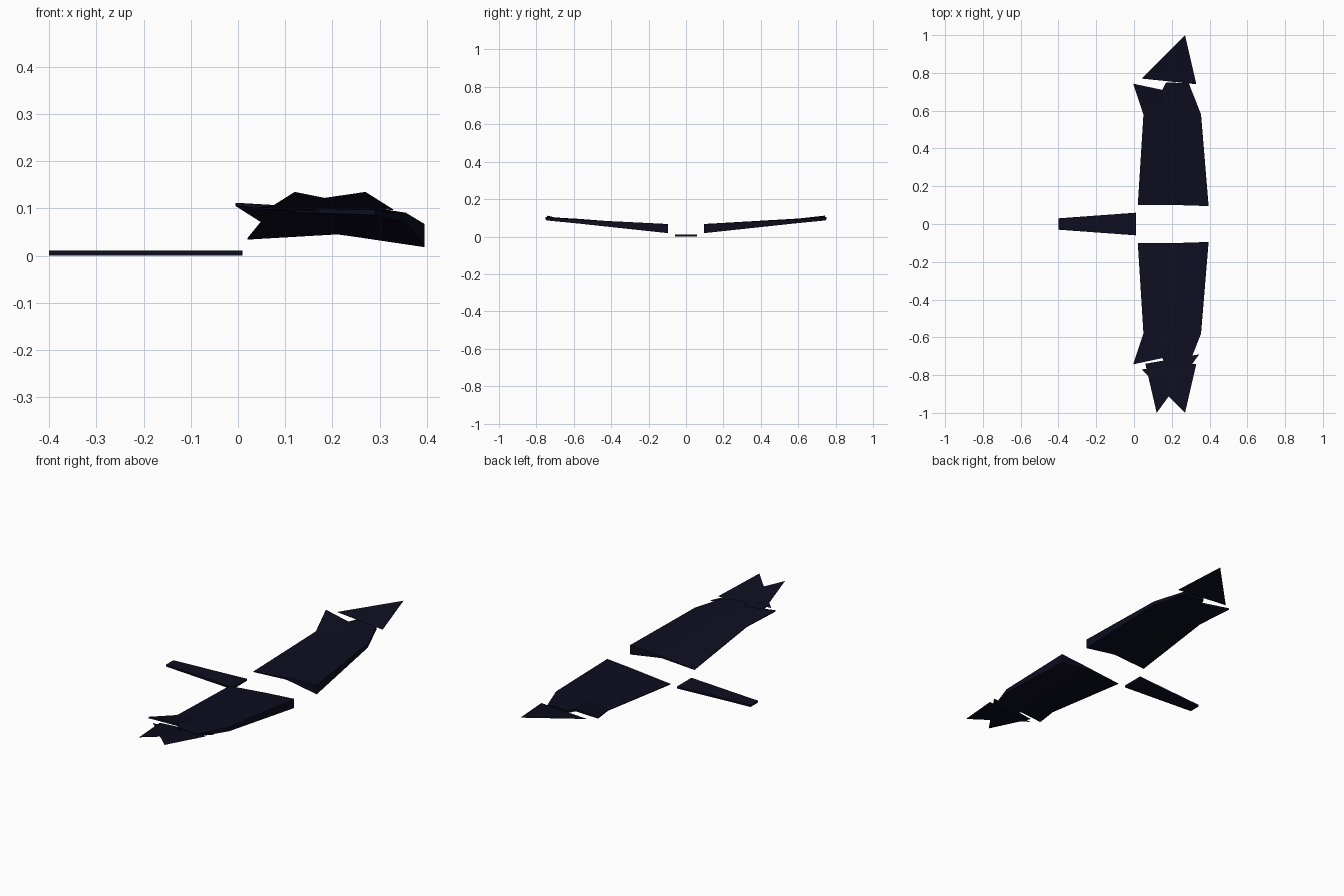
import bpy

cube = bpy.data.objects.get("Cube")
if cube:
    bpy.data.objects.remove(cube)

navy = bpy.data.materials.new("midnight_navy")
navy.use_nodes = True
color = (0.004, 0.004, 0.014, 1)
navy.diffuse_color = color
navy.node_tree.nodes["Principled BSDF"].inputs["Base Color"].default_value = color


def build(name, verts, faces):
    mesh = bpy.data.meshes.new(name)
    mesh.from_pydata(verts, [], faces)
    mesh.materials.append(navy)
    obj = bpy.data.objects.new(name, mesh)
    bpy.context.collection.objects.link(obj)
    return obj


def slab(name, sections, side=1):
    """Loft stations of (x, y, bottom, top) from one section to the next."""
    n = len(sections[0])
    verts, faces = [], []
    for row in sections:
        verts += [(x, y * side, top) for x, y, low, top in row]
        verts += [(x, y * side, low) for x, y, low, top in reversed(row)]
    ring = 2 * n
    for s in range(len(sections) - 1):
        for i in range(ring):
            j = (i + 1) % ring
            a, b = s * ring, (s + 1) * ring
            faces.append((a + i, a + j, b + j, b + i))
    # End caps as strips, so that notched ends stay clean
    for base, flip in ((0, True), ((len(sections) - 1) * ring, False)):
        for i in range(n - 1):
            quad = (base + i, base + i + 1, base + ring - 2 - i, base + ring - 1 - i)
            faces.append(quad[::-1] if flip else quad)
    # Mirrored wings need their winding reversed
    faces = [f[::-1] if side > 0 else f for f in faces]
    obj = build(name, verts, faces)
    return obj


# Wing: root, bend and notched tip, each from trailing to leading edge
wing = [
    [(0.02, 0.10, 0.034, 0.037), (0.21, 0.10, 0.045, 0.055),
     (0.24, 0.10, 0.041, 0.058), (0.395, 0.095, 0.018, 0.067)],
    [(0.05, 0.58, 0.070, 0.074), (0.19, 0.58, 0.082, 0.094),
     (0.21, 0.58, 0.081, 0.095), (0.355, 0.58, 0.070, 0.091)],
    [(-0.005, 0.743, 0.105, 0.112), (0.15, 0.71, 0.090, 0.103),
     (0.17, 0.75, 0.090, 0.104), (0.29, 0.745, 0.086, 0.101)],
]
slab("rear_wing", wing)
slab("front_wing", wing, -1)


# Tip feathers: thin triangles rising outward
def feather(name, points, side):
    verts = [(x, y * side, 0.097 + (y - 0.74) * 0.146) for x, y in points]
    build(name, verts, [(0, 1, 2)])


tip = [(0.04, 0.77), (0.33, 0.74), (0.27, 1.0)]
feather("rear_tip_feather", tip, 1)
feather("front_tip_feather", tip[::-1], -1)
feather("front_second_feather", [(0.12, 1.0), (0.345, 0.69), (0.06, 0.74)], -1)

# Tail: flat tapered plate
slab("tail", [
    [(-0.4, -0.03, 0, 0.011), (0.01, -0.06, 0, 0.011)],
    [(-0.4, 0.03, 0, 0.011), (0.01, 0.06, 0, 0.011)],
])
